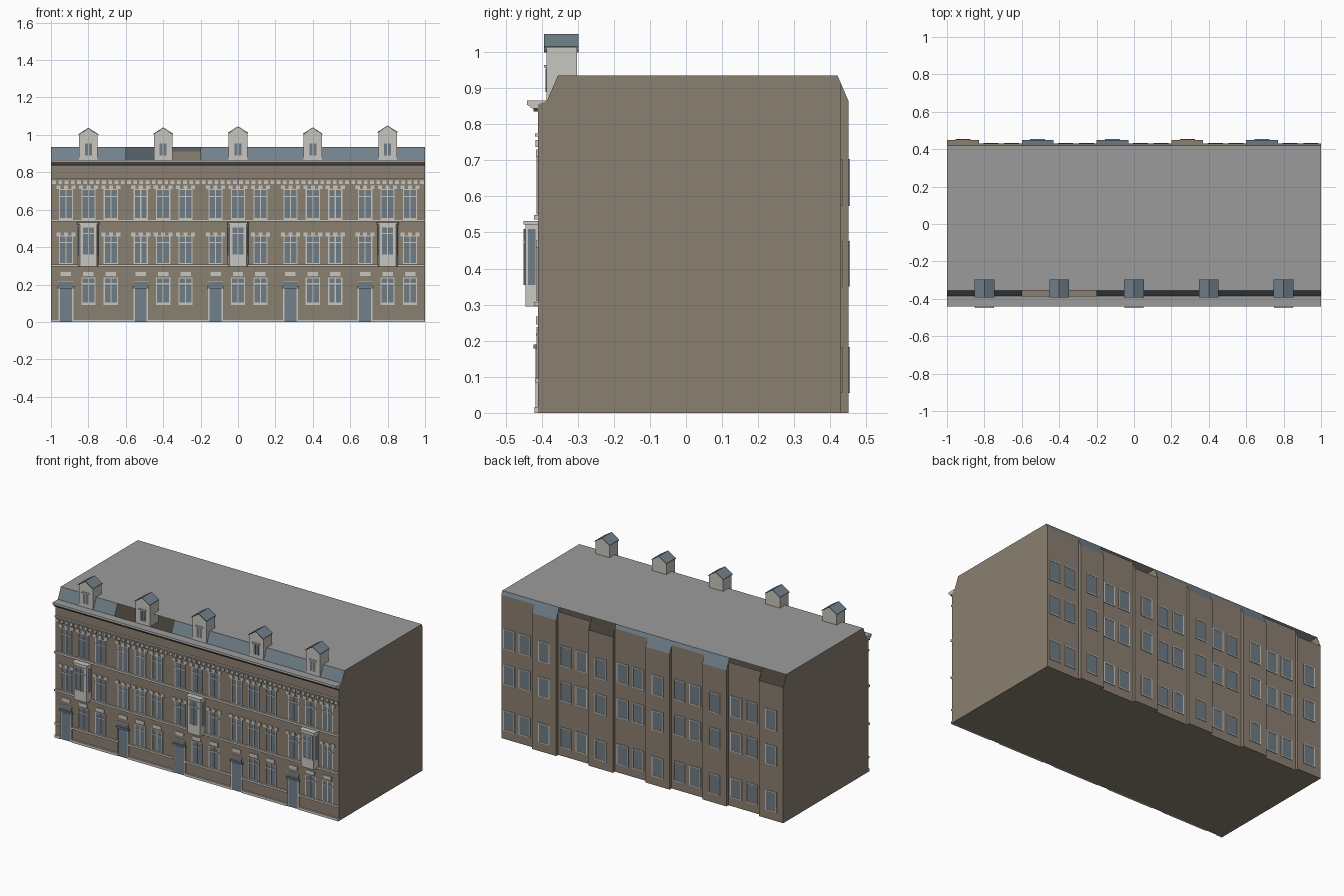
import bpy, bmesh

old = bpy.data.objects.get("Cube")
if old:
    bpy.data.objects.remove(old, do_unlink=True)


def material(name, rgb):
    m = bpy.data.materials.new(name)
    m.use_nodes = True
    m.diffuse_color = (*rgb, 1)
    m.node_tree.nodes["Principled BSDF"].inputs["Base Color"].default_value = (*rgb, 1)
    return m


BRICK = material("tan brick", (0.26, 0.215, 0.165))
STONE = material("pale stone", (0.58, 0.565, 0.52))
SLATE = material("blue slate", (0.17, 0.22, 0.26))
GLASS = material("window glass", (0.16, 0.20, 0.235))
ROOF = material("flat roof grey", (0.33, 0.33, 0.33))
DARK = material("dark gutter", (0.05, 0.05, 0.05))

parts = {}


def mesh_for(name, *mats):
    """Mesh that collects every piece of one part."""
    if name not in parts:
        parts[name] = (bmesh.new(), mats)
    return parts[name][0]


def box(name, mat, x0, x1, y0, y1, z0, z1):
    bm = mesh_for(name, mat)
    vs = bmesh.ops.create_cube(bm, size=1)["verts"]
    for v in vs:
        v.co.x = x0 if v.co.x < 0 else x1
        v.co.y = y0 if v.co.y < 0 else y1
        v.co.z = z0 if v.co.z < 0 else z1


def prism(name, mats, profile, x0, x1, slots=None, skip=()):
    """Extrude a (y, z) profile along x; slots colours the side of each edge."""
    bm = mesh_for(name, *mats)
    a = [bm.verts.new((x0, y, z)) for y, z in profile]
    b = [bm.verts.new((x1, y, z)) for y, z in profile]
    bm.faces.new(a)
    bm.faces.new(b[::-1])
    n = len(profile)
    for i in range(n):
        if i in skip:
            continue
        j = (i + 1) % n
        f = bm.faces.new((a[i], b[i], b[j], a[j]))
        f.material_index = slots[i] if slots else 0


FRONT, BACK, WING = -0.41, 0.43, 0.45


def window(name, x, z0, z1, w, y, d, transom=True, bar=0.006):
    """Glass plate with a frame; d is the outward direction along y."""
    def piece(part, mat, a, b, c, e, t):
        lo, hi = sorted((y - d * 0.001, y + d * t))
        box(part, mat, a, b, lo, hi, c, e)
    h = w / 2
    piece(name + "_glass", GLASS, x - h, x + h, z0, z1, 0.002)
    frame = name + "_frames"
    for s in (-1, 1):
        xc = x + s * (h - bar / 2)
        piece(frame, STONE, xc - bar / 2, xc + bar / 2, z0, z1, 0.004)
    for z in (z0, z1 - bar):
        piece(frame, STONE, x - h, x + h, z, z + bar, 0.004)
    if transom:
        zt = z0 + (z1 - z0) * 0.74
        piece(frame, STONE, x - h, x + h, zt, zt + bar, 0.005)
        piece(frame, STONE, x - bar / 2, x + bar / 2, z0, z1, 0.005)


def hull(x0, x1, back, back_z, front_open, back_open):
    """House body: floor, back, mansard slopes, flat roof, front."""
    prof = [(FRONT, 0), (back, 0), (back, back_z), (0.42, 0.935),
            (-0.355, 0.935), (-0.385, 0.865), (FRONT, 0.855)]
    skip = ([2] if back_open else []) + ([4] if front_open else [])
    prism("house_walls_and_roof", (BRICK, SLATE, ROOF), prof, x0, x1,
          [0, 0, 1, 2, 1, 2, 0], skip)


def oriel(x):
    """Projecting bay window with canted cheeks."""
    for name, mat, z0, z1, g in (("oriel_body", STONE, 0.295, 0.525, 0),
                                 ("oriel_cap", STONE, 0.522, 0.532, 0.005)):
        bm = mesh_for(name, mat)
        plan = [(-0.055 - g, FRONT), (-0.045 - g, -0.445 - g),
                (0.045 + g, -0.445 - g), (0.055 + g, FRONT)]
        rings = [[bm.verts.new((x + a, b, z)) for a, b in plan] for z in (z0, z1)]
        bm.faces.new(rings[0])
        bm.faces.new(rings[1][::-1])
        for i in range(4):
            j = (i + 1) % 4
            bm.faces.new((rings[0][i], rings[1][i], rings[1][j], rings[0][j]))
    window("oriel", x, 0.355, 0.51, 0.07, -0.445, -1)
    # cheek glazing
    bm = mesh_for("oriel_cheek_glass", GLASS)
    for s in (-1, 1):
        pts = [(0.0545, -0.417), (0.0485, -0.438)]
        q = [bm.verts.new((x + s * (a + 0.0007), b, z))
             for (a, b), z in zip(pts + pts[::-1], (0.355, 0.355, 0.51, 0.51))]
        bm.faces.new(q if s < 0 else q[::-1])


def dormer(x, dz):
    """Gabled dormer with a slate roof and twin panes."""
    eave, ridge, h = 1.0 + dz, 1.033 + dz, 0.05
    bm = mesh_for("dormer_bodies", STONE)
    shape = [(-h, 0.865), (h, 0.865), (h, eave), (0, ridge), (-h, eave)]
    ends = [[bm.verts.new((x + a, y, z)) for a, z in shape] for y in (-0.387, -0.302)]
    bm.faces.new(ends[0])
    bm.faces.new(ends[1][::-1])
    for i in range(5):
        j = (i + 1) % 5
        bm.faces.new((ends[0][i], ends[1][i], ends[1][j], ends[0][j]))
    bm = mesh_for("dormer_roofs", SLATE)
    shape = [(-h - 0.003, eave - 0.001), (0, ridge), (h + 0.003, eave - 0.001),
             (h + 0.003, eave + 0.004), (0, ridge + 0.005), (-h - 0.003, eave + 0.004)]
    ends = [[bm.verts.new((x + a, y, z)) for a, z in shape] for y in (-0.394, -0.298)]
    for e in ends:
        bm.faces.new((e[0], e[1], e[4], e[5]))
        bm.faces.new((e[1], e[2], e[3], e[4]))
    for i in range(6):
        j = (i + 1) % 6
        bm.faces.new((ends[0][i], ends[1][i], ends[1][j], ends[0][j]))
    for s in (-1, 1):
        xc = x + s * 0.0105
        box("dormer_glass", GLASS, xc - 0.008, xc + 0.008, -0.39, -0.386, 0.89, 0.955)
    box("dormer_hoods", STONE, x - 0.025, x + 0.025, -0.394, -0.386, 0.957, 0.964)


def front_band(name, mat, x0, x1, z0, z1, depth):
    box(name, mat, x0, x1, FRONT - depth, FRONT + 0.002, z0, z1)


lift = [0, 0.002, 0.008, 0.002, 0.012]
for i in range(5):
    c = -0.8 + 0.4 * i
    x0, x1, split = c - 0.2, c + 0.2, c - 0.03
    open_back = i in (0, 3)
    hull(x0, split, WING, 0.865, i == 1, open_back)
    hull(split, x1, BACK, 0.912, i == 1, open_back)
    dormer(c, lift[i])

    # rear windows on three floors
    for z0, z1 in ((0.055, 0.183), (0.35, 0.476), (0.573, 0.703)):
        window("rear_window", c - 0.115, z0, z1, 0.08, WING, 1, False)
        for dx in (0.035, 0.145):
            window("rear_window", c + dx, z0, z1, 0.08, BACK, 1, False)

    # front windows with lintel stones
    for dx in (-0.12, 0, 0.12):
        x = c + dx
        window("front_window", x, 0.55, 0.71, 0.076, FRONT, -1)
        for k in (-0.04, 0, 0.04):
            front_band("upper_lintels", STONE, x + k - 0.011, x + k + 0.011, 0.71, 0.73, 0.006)
        if dx == 0 and i % 2 == 0:
            oriel(x)
        else:
            window("front_window", x, 0.31, 0.462, 0.076, FRONT, -1)
            for k in (-0.04, 0, 0.04):
                front_band("middle_lintels", STONE, x + k - 0.011, x + k + 0.011,
                           0.458, 0.478, 0.006)
        front_band("ground_lintels", STONE, x - 0.028, x + 0.028, 0.245, 0.267, 0.006)
        if dx >= 0:
            window("front_window", x, 0.097, 0.238, 0.076, FRONT, -1)

    # front door with hood and fanlight
    d = c - 0.12
    front_band("doors", SLATE, d - 0.033, d + 0.033, 0, 0.175, 0.005)
    front_band("door_hoods", SLATE, d - 0.045, d + 0.045, 0.178, 0.19, 0.012)
    front_band("fanlights", GLASS, d - 0.036, d + 0.036, 0.19, 0.215, 0.004)
    front_band("fanlight_frames", STONE, d - 0.04, d + 0.04, 0.215, 0.22, 0.006)
    for s in (-1, 1):
        front_band("door_jambs", STONE, d + s * 0.036 - 0.004, d + s * 0.036 + 0.004,
                   0, 0.178, 0.007)

    # plinth and string courses, broken at the door
    for a, b in ((x0, d - 0.04), (d + 0.04, x1)):
        front_band("plinth", STONE, a, b, 0, 0.016, 0.01)
        front_band("sill_course", STONE, a, b, 0.084, 0.096, 0.009)
    for z0, z1 in ((0.296, 0.308), (0.536, 0.549)):
        front_band("string_courses", STONE, x0, x1, z0, z1, 0.011)

    # frieze blocks under the eaves
    for k in range(12):
        x = x0 + 0.4 * (k + 0.5) / 12
        front_band("frieze_blocks", STONE, x - 0.01, x + 0.01, 0.737, 0.756, 0.007)
    front_band("frieze_band", STONE, x0, x1, 0.766, 0.775, 0.009)

    # eaves cornice and gutter
    front_band("gutter_shadow_strip", DARK, x0, x1, 0.835, 0.845, 0.012)
    prism("cornice", (STONE, ROOF),
          [(FRONT, 0.843), (-0.385, 0.866), (-0.44, 0.866), (-0.44, 0.854), (-0.425, 0.843)],
          x0, x1, [0, 1, 0, 0, 0])

# turn the collected meshes into objects
for name, (bm, mats) in parts.items():
    bmesh.ops.recalc_face_normals(bm, faces=bm.faces)
    me = bpy.data.meshes.new(name)
    bm.to_mesh(me)
    bm.free()
    for m in mats:
        me.materials.append(m)
    bpy.context.scene.collection.objects.link(bpy.data.objects.new(name, me))
